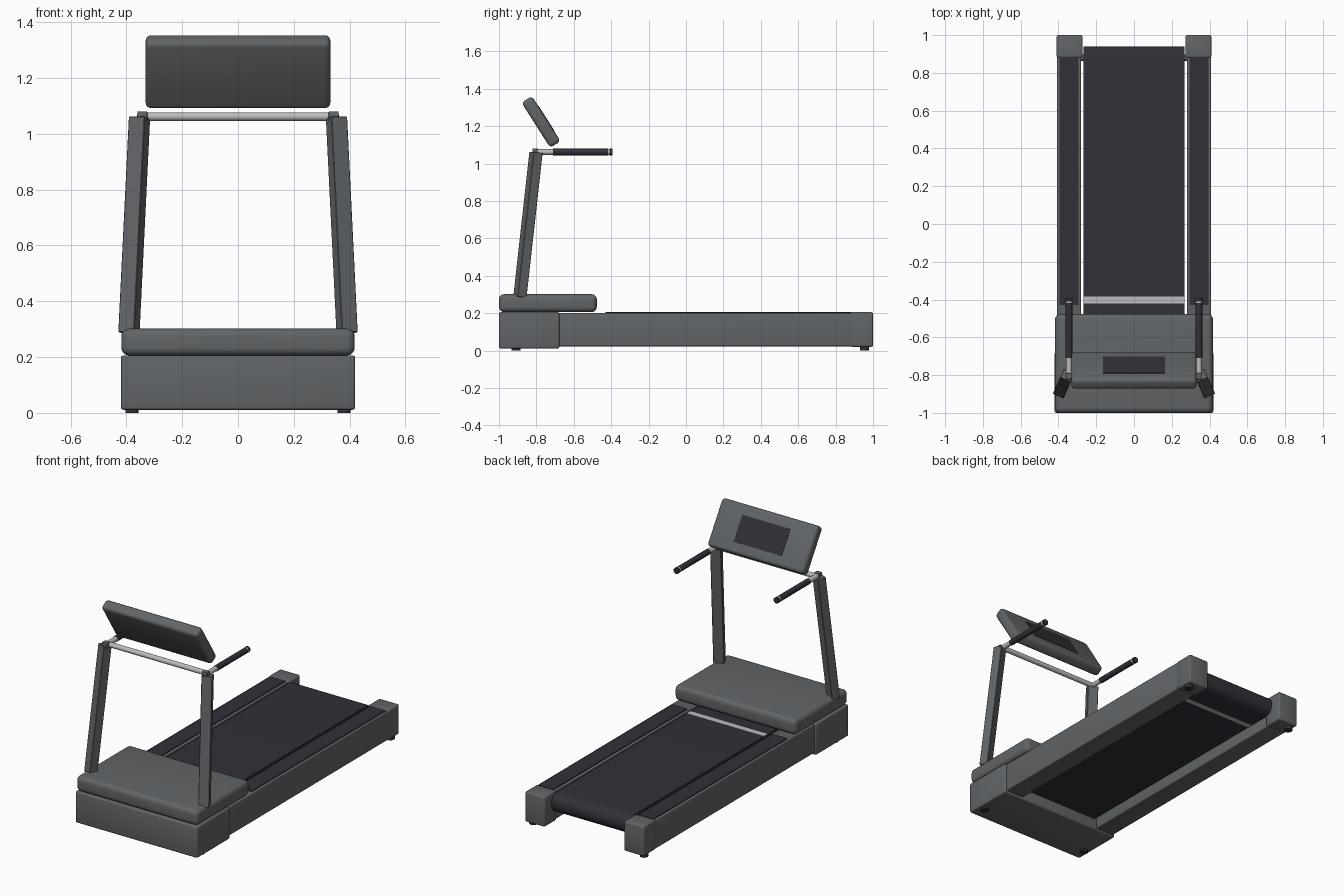
import bpy, bmesh, math
from mathutils import Matrix, Vector

if "Cube" in bpy.data.objects:
    bpy.data.objects.remove(bpy.data.objects["Cube"])


def material(name, rgb):
    m = bpy.data.materials.new(name)
    m.diffuse_color = (*rgb, 1)
    m.use_nodes = True
    m.node_tree.nodes["Principled BSDF"].inputs["Base Color"].default_value = m.diffuse_color
    return m


GREY = material("slate_grey", (0.121, 0.130, 0.137))
DARK = material("belt_charcoal", (0.031, 0.0295, 0.040))
METAL = material("light_metal", (0.51, 0.505, 0.51))


def finish(name, bm, mat):
    bmesh.ops.recalc_face_normals(bm, faces=bm.faces)
    me = bpy.data.meshes.new(name)
    bm.to_mesh(me)
    bm.free()
    ob = bpy.data.objects.new(name, me)
    bpy.context.collection.objects.link(ob)
    me.materials.append(mat)
    bpy.ops.object.select_all(action='DESELECT')
    ob.select_set(True)
    bpy.context.view_layer.objects.active = ob
    bpy.ops.object.shade_smooth_by_angle(angle=math.radians(35))
    return ob


def box(name, lo, hi, mat, bevel=0.0, segs=3, matrix=None):
    """Bevelled box between two corners, optionally placed by a matrix."""
    bm = bmesh.new()
    lo, hi = Vector(lo), Vector(hi)
    bmesh.ops.create_cube(bm, size=1, matrix=Matrix.Translation((lo + hi) / 2)
                          @ Matrix.Diagonal((*(hi - lo), 1)))
    if bevel:
        bmesh.ops.bevel(bm, geom=bm.edges[:], offset=bevel, segments=segs,
                        profile=0.5, affect='EDGES')
    if matrix:
        bmesh.ops.transform(bm, matrix=matrix, verts=bm.verts)
    return finish(name, bm, mat)


def rod(name, a, b, r, mat, sides=20):
    """Capped cylinder from a to b."""
    a, b = Vector(a), Vector(b)
    d = b - a
    bm = bmesh.new()
    bmesh.ops.create_cone(bm, cap_ends=True, segments=sides, radius1=r,
                          radius2=r, depth=d.length)
    rot = d.to_track_quat('Z', 'Y').to_matrix().to_4x4()
    bmesh.ops.transform(bm, matrix=Matrix.Translation((a + b) / 2) @ rot,
                        verts=bm.verts)
    return finish(name, bm, mat)


# Motor housing and rounded hood
box("motor_housing", (-0.42, -1, 0.011), (0.42, -0.677, 0.206), GREY, 0.01)
box("motor_hood", (-0.418, -1, 0.206), (0.418, -0.477, 0.302), GREY, 0.028, 5)

# Running belt: stadium profile extruded across the deck
R, ZC, Y0, Y1, W = 0.06, 0.141, -0.75, 0.88, 0.267
profile = []
for yc, start in ((Y1, -90), (Y0, 90)):
    for i in range(17):
        a = math.radians(start + 180 * i / 16)
        profile.append((yc + R * math.cos(a), ZC + R * math.sin(a)))
bm = bmesh.new()
face = bm.faces.new([bm.verts.new((-W, y, z)) for y, z in profile])
ext = bmesh.ops.extrude_face_region(bm, geom=[face])
bmesh.ops.translate(bm, vec=(2 * W, 0, 0),
                    verts=[g for g in ext["geom"] if isinstance(g, bmesh.types.BMVert)])
finish("running_belt", bm, DARK)
rod("rear_roller_axle", (-0.285, Y1, ZC), (0.285, Y1, ZC), 0.018, GREY)

# Belt marker stripes
box("belt_stripe_top", (-W, -0.42, 0.198), (W, -0.383, 0.203), METAL)
box("belt_stripe_bottom", (-W, 0.725, 0.079), (W, 0.757, 0.084), METAL)

# Console: tilted rounded slab with screen plate
tilt = Matrix.Translation((0, -0.775, 1.223)) @ Matrix.Rotation(math.radians(32.5), 4, 'X')
box("console", (-0.331, -0.033, -0.143), (0.331, 0.033, 0.143), GREY, 0.02, 4, tilt)
box("console_screen", (-0.165, 0.030, -0.08), (0.165, 0.035, 0.08), DARK, matrix=tilt)

# Crossbar between the uprights
HZ = 1.062
rod("crossbar", (-0.345, -0.79, HZ), (0.345, -0.79, HZ), 0.0155, METAL)

for s, side in ((-1, "left"), (1, "right")):
    def mbox(name, x0, x1, y0, y1, z0, z1, mat, bevel=0.0):
        xs = sorted((s * x0, s * x1))
        box(f"{name}_{side}", (xs[0], y0, z0), (xs[1], y1, z1), mat, bevel)

    # Side rails, foot strips and rear caps
    mbox("side_rail", 0.28, 0.408, -0.69, 0.89, 0.023, 0.202, GREY, 0.006)
    mbox("foot_strip", 0.293, 0.395, -0.43, 0.885, 0.2, 0.207, DARK)
    mbox("rear_cap", 0.272, 0.41, 0.88, 1.0, 0.02, 0.206, GREY, 0.01)

    # Leaning upright, turned so its lean follows its depth axis
    low, top = Vector((s * 0.391, -0.888, 0.286)), Vector((s * 0.353, -0.802, 1.059))
    d = top - low
    zax = d.normalized()
    yax = Vector((-s * 0.405, 0.914, 0))
    yax = (yax - zax * yax.dot(zax)).normalized()
    xax = yax.cross(zax)
    m = Matrix((xax, yax, zax)).transposed().to_4x4()
    m.translation = low
    box(f"upright_{side}", (-0.031, -0.026, 0), (0.031, 0.026, d.length), GREY, 0.002, 1, m)

    # Bracket holding the bar on the upright
    mbox("bar_bracket", 0.325, 0.361, -0.822, -0.79, 1.045, 1.081, GREY, 0.003)

    # Handle: rounded elbow, bare tube, grip, ring and end cap
    hx = s * 0.344
    bm = bmesh.new()
    bmesh.ops.create_uvsphere(bm, u_segments=16, v_segments=10, radius=0.0155,
                              matrix=Matrix.Translation((hx, -0.79, HZ)))
    finish(f"handle_elbow_{side}", bm, METAL)
    rod(f"handle_tube_{side}", (hx, -0.79, HZ), (hx, -0.70, HZ), 0.015, METAL)
    rod(f"handle_grip_{side}", (hx, -0.71, HZ), (hx, -0.418, HZ), 0.0175, DARK)
    rod(f"handle_ring_{side}", (hx, -0.419, HZ), (hx, -0.408, HZ), 0.0172, METAL)
    rod(f"handle_end_{side}", (hx, -0.409, HZ), (hx, -0.394, HZ), 0.0185, DARK)

    # Feet
    for y, end in ((-0.908, "front"), (0.955, "rear")):
        rod(f"{end}_foot_{side}", (s * 0.38, y, 0), (s * 0.38, y, 0.03), 0.024, DARK)
